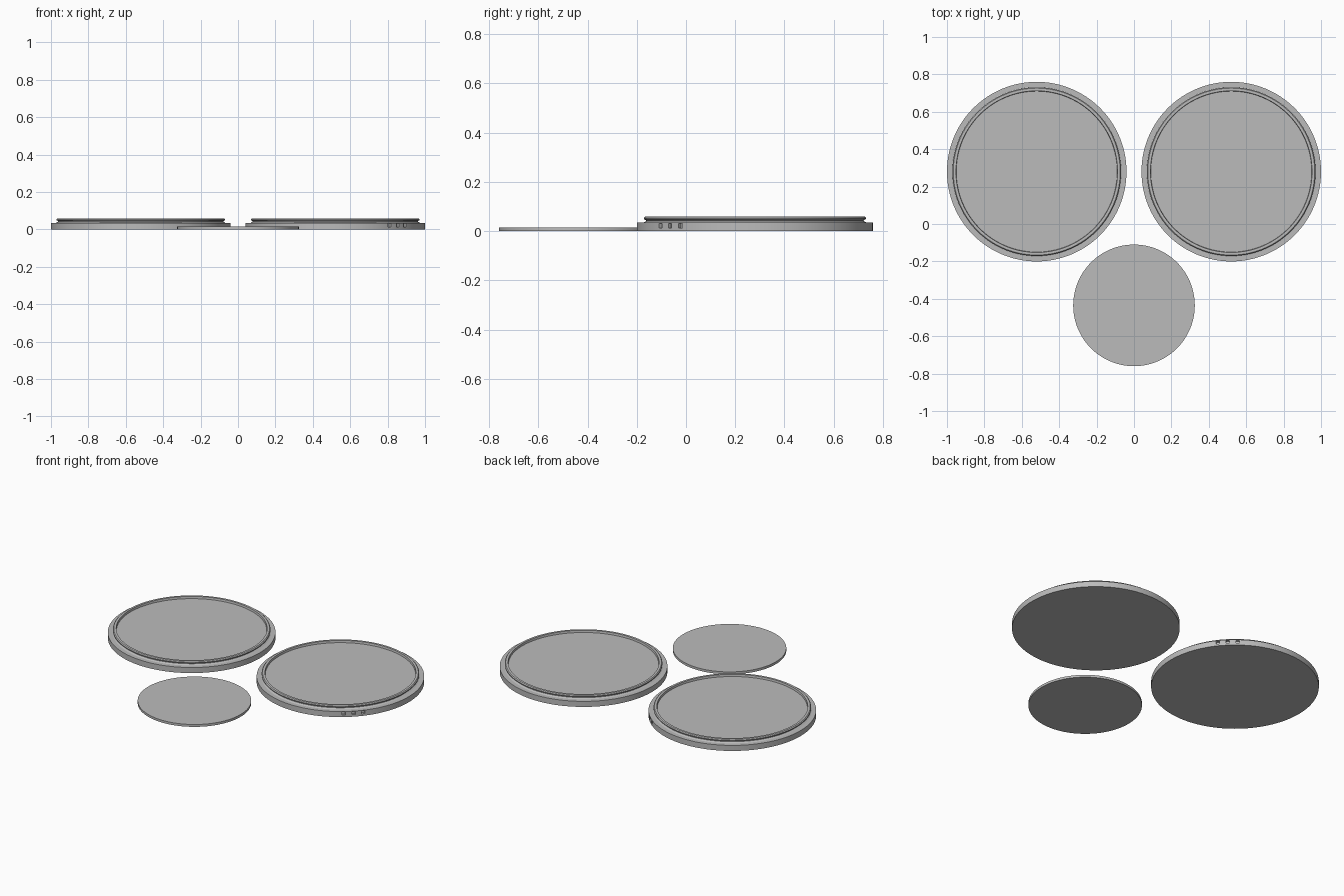
import bpy, bmesh, math

if "Cube" in bpy.data.objects:
    bpy.data.objects.remove(bpy.data.objects["Cube"])

grey = bpy.data.materials.new("plain_grey")
grey.diffuse_color = (0.5, 0.5, 0.5, 1)
grey.use_nodes = True
grey.node_tree.nodes["Principled BSDF"].inputs["Base Color"].default_value = grey.diffuse_color
SEGMENTS = 128


def lathe(name, profile, x, y):
    """Spin an (r, z) profile that starts and ends on the axis."""
    bm = bmesh.new()
    rings = []
    for r, z in profile:
        if r == 0:
            rings.append([bm.verts.new((0, 0, z))] * SEGMENTS)
        else:
            rings.append([bm.verts.new((r * math.cos(a), r * math.sin(a), z))
                          for a in (2 * math.pi * i / SEGMENTS for i in range(SEGMENTS))])
    for low, high in zip(rings, rings[1:]):
        for i in range(SEGMENTS):
            j = (i + 1) % SEGMENTS
            bm.faces.new(dict.fromkeys((low[i], low[j], high[j], high[i])))
    bmesh.ops.recalc_face_normals(bm, faces=bm.faces)
    mesh = bpy.data.meshes.new(name)
    bm.to_mesh(mesh)
    bm.free()
    mesh.materials.append(grey)
    ob = bpy.data.objects.new(name, mesh)
    ob.location = (x, y, 0)
    bpy.context.collection.objects.link(ob)
    bpy.ops.object.select_all(action='DESELECT')
    ob.select_set(True)
    bpy.context.view_layer.objects.active = ob
    bpy.ops.object.shade_smooth_by_angle(angle=math.radians(25))
    return ob


def cut_notches(ob, middle):
    """Three small pockets in the rim, side by side around an angle in degrees."""
    for k in (-1, 0, 1):
        a = math.radians(middle + 6.9 * k)
        bpy.ops.mesh.primitive_cube_add(
            size=1, rotation=(0, 0, a),
            location=(ob.location.x + 0.48 * math.cos(a), ob.location.y + 0.48 * math.sin(a), 0.022))
        cutter = bpy.context.object
        cutter.name = ob.name + "_notch_cutter"
        cutter.scale = (0.03, 0.02, 0.018)
        cutter.data.materials.append(grey)
        cutter.hide_render = True
        cutter.hide_set(True)
        cut = ob.modifiers.new("notch", 'BOOLEAN')
        cut.operation = 'DIFFERENCE'
        cut.solver = 'EXACT'
        cut.object = cutter


# Round tray: wide base, undercut snap lip, shallow recessed floor
tray = [(0, 0), (0.48, 0), (0.48, 0.035), (0.453, 0.035), (0.442, 0.041), (0.442, 0.044),
        (0.451, 0.049), (0.451, 0.054), (0.446, 0.059), (0.432, 0.059), (0.43, 0.046), (0, 0.046)]
for name, side, angle in (("left_tray", -1, 45), ("right_tray", 1, -46)):
    cut_notches(lathe(name, tray, 0.52 * side, 0.28), angle)

# Loose flat disc
lathe("loose_disc", [(0, 0), (0.325, 0), (0.325, 0.015), (0, 0.015)], 0, -0.435)
